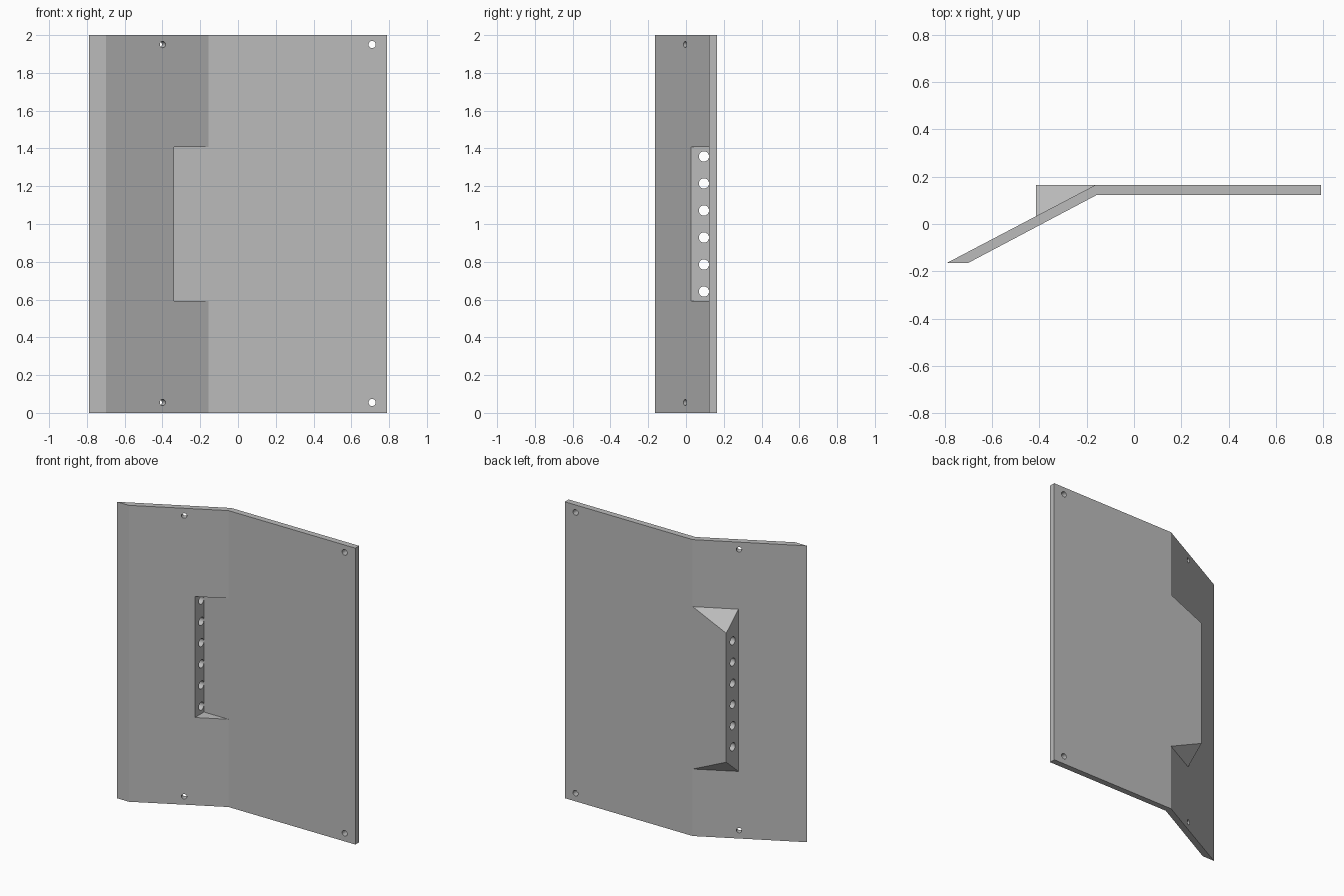
import bpy
import bmesh
from math import pi
from mathutils import Vector

cube = bpy.data.objects.get("Cube")
if cube:
    bpy.data.objects.remove(cube, do_unlink=True)

grey = bpy.data.materials.new("plain grey")
grey.use_nodes = True
colour = (0.5, 0.5, 0.5, 1)
grey.diffuse_color = colour
grey.node_tree.nodes["Principled BSDF"].inputs["Base Color"].default_value = colour

HEIGHT, MID = 2.0, 1.0
BACK, FACE = 0.164, 0.123          # back and front planes of the flat panel
BEND = Vector((-0.165, BACK))      # bend line on the back
POCKET_X = -0.34                   # inner wall of the pocket


def make(name, bm):
    bmesh.ops.recalc_face_normals(bm, faces=bm.faces)
    mesh = bpy.data.meshes.new(name)
    bm.to_mesh(mesh)
    bm.free()
    mesh.materials.append(grey)
    obj = bpy.data.objects.new(name, mesh)
    bpy.context.collection.objects.link(obj)
    return obj


def prism(name, outline, z0, z1):
    """Extrude an (x, y) outline upwards."""
    bm = bmesh.new()
    face = bm.faces.new([bm.verts.new((x, y, z0)) for x, y in outline])
    top = bmesh.ops.extrude_face_region(bm, geom=[face])["geom"]
    bmesh.ops.translate(bm, vec=(0, 0, z1 - z0),
                        verts=[v for v in top if isinstance(v, bmesh.types.BMVert)])
    return make(name, bm)


def drill(name, centre, axis, radius, length):
    bm = bmesh.new()
    bmesh.ops.create_cone(bm, cap_ends=True, segments=32, radius1=radius,
                          radius2=radius, depth=length)
    obj = make(name, bm)
    obj.rotation_euler = Vector(axis).to_track_quat('Z', 'Y').to_euler()
    obj.location = centre
    return obj


def combine(target, tool, operation):
    tool.hide_render = True
    mod = target.modifiers.new(operation.lower(), 'BOOLEAN')
    mod.operation = operation
    mod.solver = 'EXACT'
    mod.object = tool
    bpy.context.view_layer.objects.active = target
    bpy.ops.object.modifier_apply(modifier=mod.name)
    bpy.data.objects.remove(tool, do_unlink=True)


# Bent panel
panel = prism("bent_panel", [(0.79, BACK), BEND, (-0.79, -BACK), (-0.70, -BACK),
                             (-0.157, FACE), (0.79, FACE)], 0, HEIGHT)

# Raised connector housing on the back, with sloping ends
bm = bmesh.new()
for side in (-1, 1):
    for x, y, half in ((BEND.x, BEND.y, 0.548), (-0.415, BACK, 0.435),
                       (-0.415, 0.032, 0.548), (-0.27, 0.085, 0.5)):
        bm.verts.new((x, y, MID + side * half))
bmesh.ops.convex_hull(bm, input=bm.verts)
combine(panel, make("connector_housing", bm), 'UNION')

# Pocket open to the front
pocket = prism("pocket_cutter", [(POCKET_X, FACE), (-0.157, FACE),
                                 (-0.157, -0.2), (POCKET_X, -0.2)],
               MID - 0.408, MID + 0.408)
combine(panel, pocket, 'DIFFERENCE')

# Row of connector holes through the housing wall
for i in range(6):
    z = MID + 0.143 * (i - 2.5)
    combine(panel, drill("connector_hole", (-0.38, 0.095, z), (1, 0, 0), 0.027, 0.2),
            'DIFFERENCE')

# Screw holes square to each half of the panel
for z in (0.055, 1.95):
    combine(panel, drill("flat_screw_hole", (0.71, 0.14, z), (0, 1, 0), 0.019, 0.2),
            'DIFFERENCE')
    combine(panel, drill("sloped_screw_hole", (-0.398, -0.006, z), (-0.467, 0.884, 0),
                         0.017, 0.2), 'DIFFERENCE')

# Crisp panel edges, smooth hole walls
bpy.ops.object.select_all(action='DESELECT')
panel.select_set(True)
bpy.context.view_layer.objects.active = panel
bpy.ops.object.shade_smooth_by_angle(angle=pi / 9)
